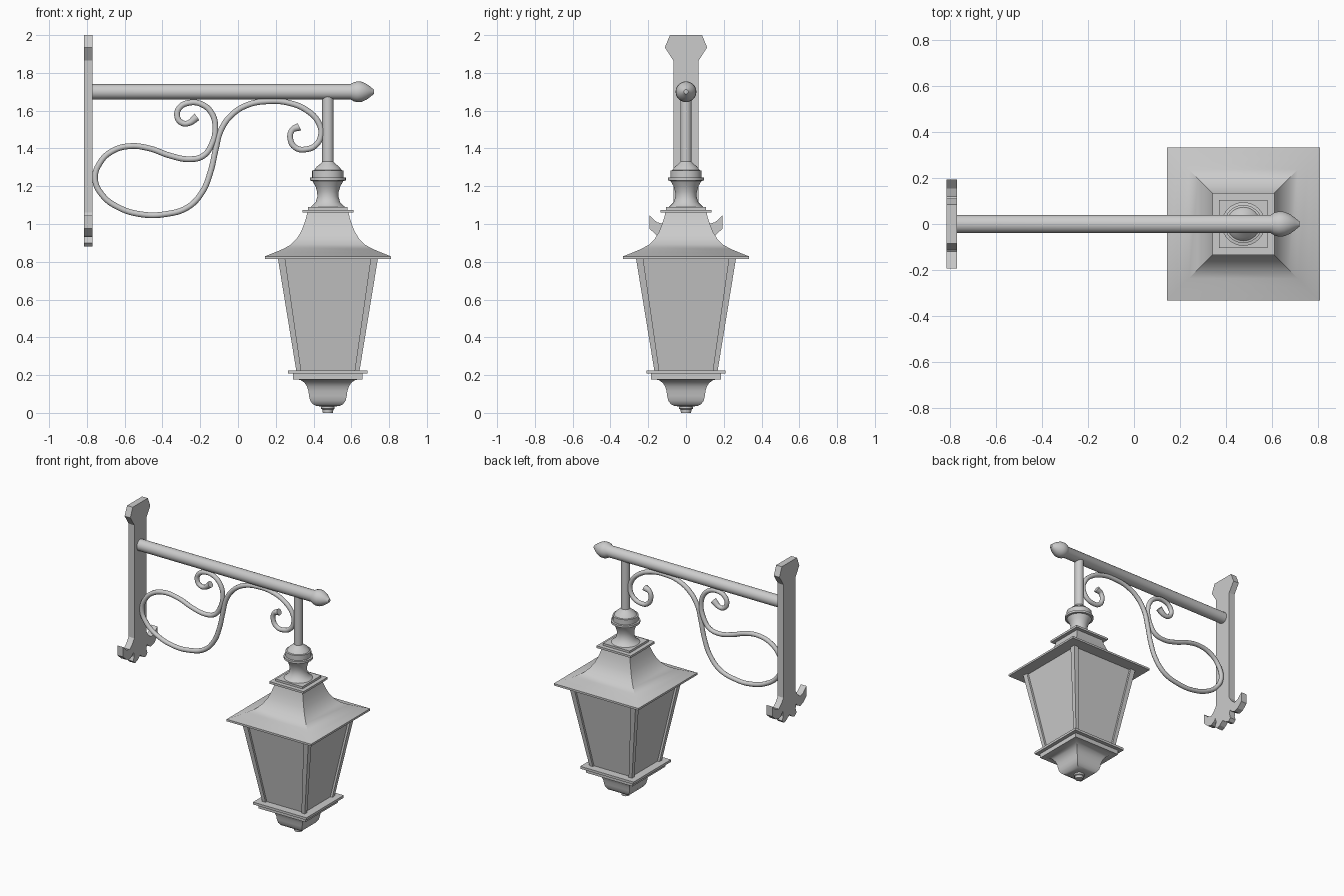
import bpy, bmesh, math

LX = 0.476  # lantern centre in x


def finish(name, bm, angle=35):
    bmesh.ops.recalc_face_normals(bm, faces=bm.faces)
    me = bpy.data.meshes.new(name)
    bm.to_mesh(me)
    bm.free()
    ob = bpy.data.objects.new(name, me)
    bpy.context.collection.objects.link(ob)
    bpy.ops.object.select_all(action='DESELECT')
    ob.select_set(True)
    bpy.context.view_layer.objects.active = ob
    bpy.ops.object.shade_smooth_by_angle(angle=math.radians(angle))
    return ob


def loft(name, rings, angle=35):
    """Skin a list of equally sized point rings and cap both ends."""
    bm = bmesh.new()
    vs = [[bm.verts.new(p) for p in ring] for ring in rings]
    n = len(vs[0])
    for a, b in zip(vs, vs[1:]):
        for i in range(n):
            j = (i + 1) % n
            bm.faces.new((a[i], a[j], b[j], b[i]))
    bm.faces.new(vs[0])
    bm.faces.new(vs[-1])
    return finish(name, bm, angle)


def square_rings(profile, cx=LX, cy=0):
    return [[(cx + sx * h, cy + sy * h, z) for sx, sy in ((-1, -1), (1, -1), (1, 1), (-1, 1))]
            for h, z in profile]


def lathe(name, profile, axis='Z', n=32):
    rings = []
    for r, t in profile:
        ring = []
        for i in range(n):
            a = 2 * math.pi * i / n
            c, s = r * math.cos(a), r * math.sin(a)
            ring.append((LX + c, s, t) if axis == 'Z' else (t, c, 1.7 + s))
        rings.append(ring)
    return loft(name, rings)


# Wall plate: half outline in (y, z), mirrored
half = [(0.085, 2.0), (0.112, 1.935), (0.067, 1.865), (0.067, 1.06), (0.09, 1.025),
        (0.12, 1.0), (0.155, 1.01), (0.193, 1.045), (0.193, 0.975), (0.155, 0.94),
        (0.12, 0.93), (0.09, 0.945), (0.075, 0.965), (0.07, 0.93), (0.08, 0.9), (0.06, 0.88),
        (0.03, 0.89), (0.0, 0.915)]
outline = half + [(-y, z) for y, z in reversed(half[:-1])]
loft("wall_plate", [[(x, y, z) for y, z in outline] for x in (-0.815, -0.77)], 20)

# Horizontal arm with bulb finial
lathe("arm", [(0.04, -0.775), (0.04, 0.595), (0.05, 0.612), (0.055, 0.632), (0.053, 0.655),
              (0.042, 0.68), (0.028, 0.7), (0.019, 0.71), (0.012, 0.72)], 'X')

# Scrollwork: one continuous round bar in the xz plane
path = [(0.325, 1.515), (0.287, 1.497), (0.278, 1.445), (0.308, 1.402), (0.358, 1.395),
        (0.412, 1.418), (0.44, 1.475), (0.425, 1.54), (0.367, 1.6), (0.275, 1.64),
        (0.165, 1.65), (0.05, 1.63), (-0.034, 1.577), (-0.09, 1.497), (-0.118, 1.395),
        (-0.145, 1.278), (-0.19, 1.168), (-0.267, 1.088), (-0.385, 1.052), (-0.505, 1.05),
        (-0.637, 1.09), (-0.72, 1.155), (-0.757, 1.24), (-0.73, 1.325), (-0.667, 1.385),
        (-0.575, 1.412), (-0.468, 1.4), (-0.36, 1.362), (-0.255, 1.343), (-0.185, 1.36),
        (-0.14, 1.42), (-0.12, 1.51), (-0.14, 1.588), (-0.193, 1.634), (-0.258, 1.642),
        (-0.31, 1.615), (-0.322, 1.57), (-0.3, 1.537), (-0.265, 1.533), (-0.217, 1.567)]
cu = bpy.data.curves.new("scroll", 'CURVE')
cu.dimensions = '3D'
cu.bevel_depth = 0.016
cu.bevel_resolution = 3
cu.use_fill_caps = True
cu.resolution_u = 6
sp = cu.splines.new('BEZIER')
sp.bezier_points.add(len(path) - 1)
for bp, (x, z) in zip(sp.bezier_points, path):
    bp.co = (x, 0, z)
    bp.handle_left_type = bp.handle_right_type = 'AUTO'
sp.bezier_points[0].radius = sp.bezier_points[-1].radius = 1.4
scroll = bpy.data.objects.new("scroll", cu)
bpy.context.collection.objects.link(scroll)

# Hanging rod and turned neck
lathe("hanger_and_neck", [
    (0.03, 1.69), (0.03, 1.33), (0.04, 1.318), (0.058, 1.305), (0.073, 1.285), (0.083, 1.283),
    (0.083, 1.247), (0.095, 1.245), (0.095, 1.23), (0.082, 1.228), (0.066, 1.2), (0.057, 1.17),
    (0.056, 1.145), (0.065, 1.115), (0.085, 1.095), (0.095, 1.088), (0.095, 1.07)])

# Square cap plates and flared roof
loft("cap_plates", square_rings([(0.105, 1.09), (0.105, 1.075), (0.135, 1.075),
                                 (0.135, 1.06), (0.1, 1.06)]))
loft("roof", square_rings([(0.108, 1.065), (0.115, 1.035), (0.126, 1.0), (0.142, 0.96),
                           (0.165, 0.922), (0.197, 0.89), (0.237, 0.868), (0.285, 0.848),
                           (0.333, 0.829), (0.333, 0.815)]))

# Glass body and corner posts
loft("glass", square_rings([(0.25, 0.82), (0.152, 0.22)]))
for sx in (-1, 1):
    for sy in (-1, 1):
        rings = []
        for h, w, z in ((0.265, 0.019, 0.82), (0.167, 0.013, 0.22)):
            rings += square_rings([(w, z)], LX + sx * (h - w), sy * (h - w))
        loft("corner_post", rings)

# Stepped base, cove and bottom knob
loft("base_plates", square_rings([(0.21, 0.225), (0.21, 0.208), (0.184, 0.208), (0.184, 0.177)]))
loft("base_cove", square_rings([(0.165, 0.178), (0.143, 0.173), (0.124, 0.16), (0.111, 0.14),
                                (0.103, 0.115), (0.1, 0.09), (0.094, 0.065), (0.08, 0.046),
                                (0.06, 0.036), (0.03, 0.034)]))
lathe("bottom_knob", [(0.036, 0.04), (0.036, 0.022), (0.029, 0.018), (0.027, 0.0)], 'Z', 12)
